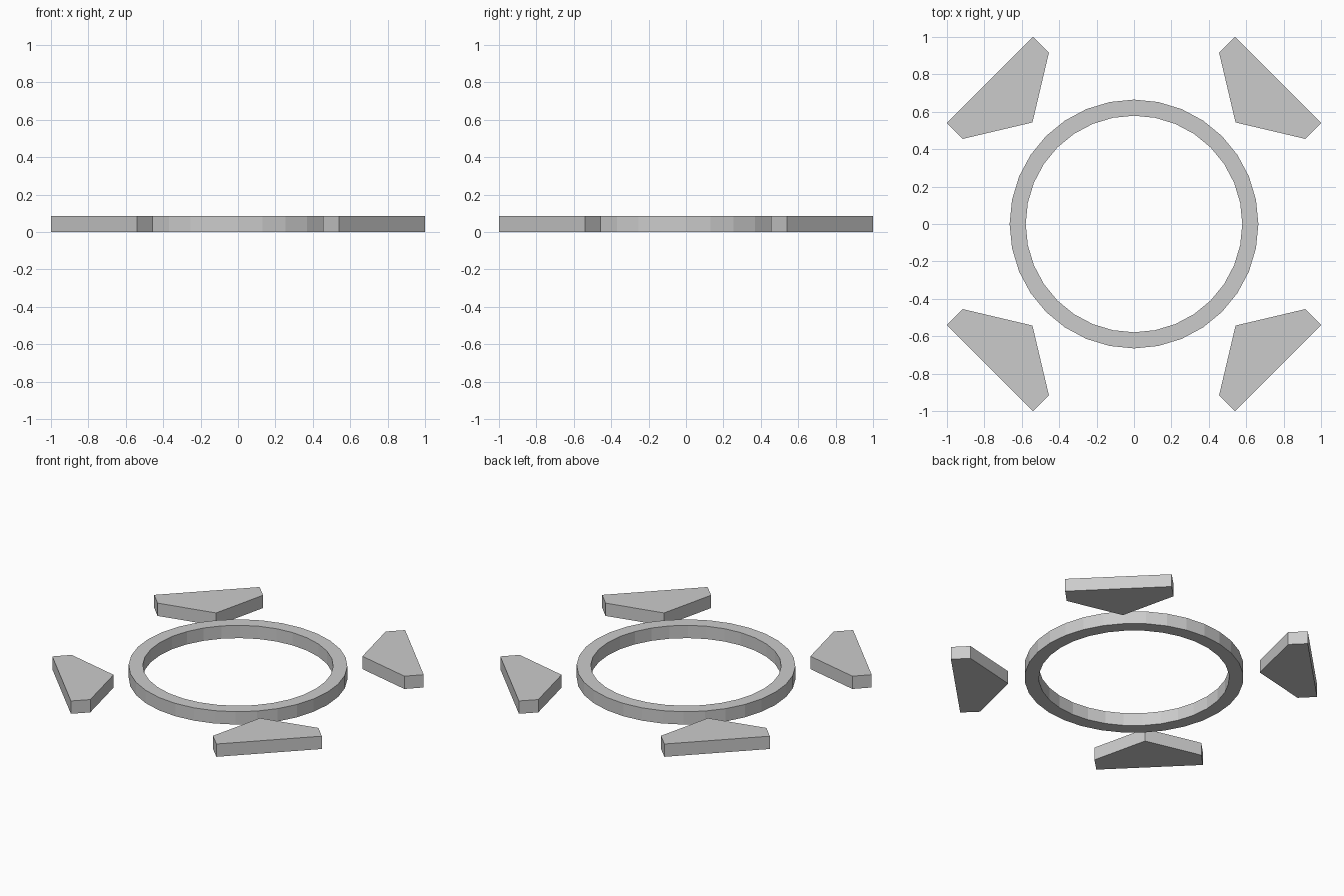
import bpy, bmesh
from math import sin, cos, pi

if "Cube" in bpy.data.objects:
    bpy.data.objects.remove(bpy.data.objects["Cube"])

HEIGHT = 0.086


def make_object(name, bm):
    bmesh.ops.recalc_face_normals(bm, faces=bm.faces)
    mesh = bpy.data.meshes.new(name)
    bm.to_mesh(mesh)
    bm.free()
    obj = bpy.data.objects.new(name, mesh)
    bpy.context.collection.objects.link(obj)
    return obj


def ring(name, outer, inner, sides):
    # Sweep a rectangular section round the z axis
    bm = bmesh.new()
    section = [(outer, 0), (outer, HEIGHT), (inner, HEIGHT), (inner, 0)]
    loops = []
    for i in range(sides):
        a = 2 * pi * i / sides
        loops.append([bm.verts.new((r * cos(a), r * sin(a), z)) for r, z in section])
    for i in range(sides):
        a, b = loops[i], loops[(i + 1) % sides]
        for k in range(4):
            n = (k + 1) % 4
            bm.faces.new((a[k], b[k], b[n], a[n]))
    return make_object(name, bm)


def prism(name, outline):
    # Extrude a flat outline upwards
    bm = bmesh.new()
    face = bm.faces.new([bm.verts.new((x, y, 0)) for x, y in outline])
    top = bmesh.ops.extrude_face_region(bm, geom=[face])["geom"]
    bmesh.ops.translate(bm, vec=(0, 0, HEIGHT),
                        verts=[v for v in top if isinstance(v, bmesh.types.BMVert)])
    return make_object(name, bm)


# Central ring
ring("ring", 0.665, 0.579, 32)

# Four corner blocks, mirrored into each quadrant
corner = [(0.54, 1.0), (0.455, 0.916), (0.543, 0.543), (0.916, 0.455), (1.0, 0.54)]
for sx, side in ((1, "right"), (-1, "left")):
    for sy, end in ((1, "back"), (-1, "front")):
        prism(f"corner_block_{end}_{side}", [(sx * x, sy * y) for x, y in corner])
